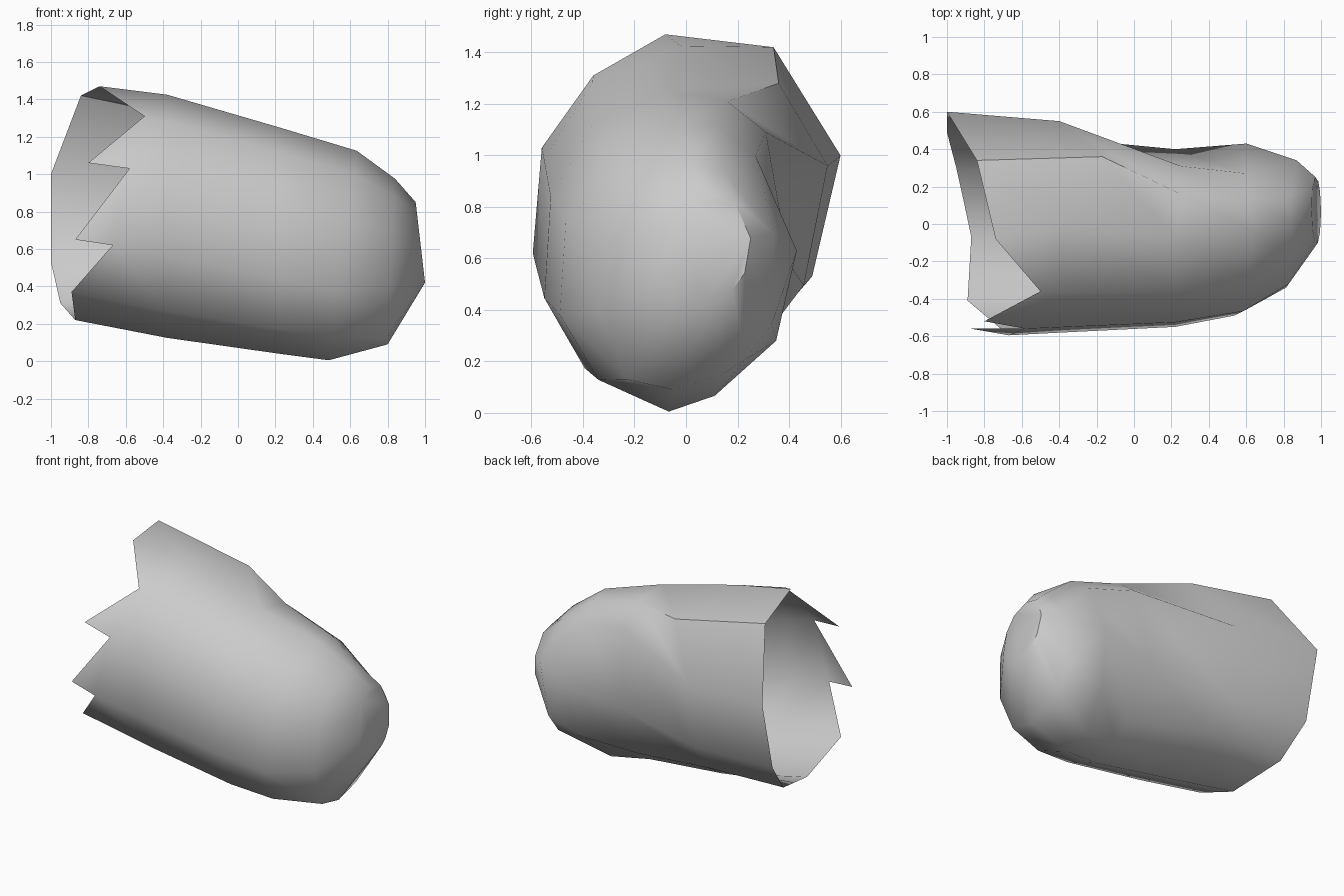
import bpy
import bmesh
import math

cube = bpy.data.objects.get("Cube")
if cube:
    bpy.data.objects.remove(cube, do_unlink=True)

# Shell colour
grey = bpy.data.materials.new("plain_grey")
grey.use_nodes = True
colour = (0.6, 0.6, 0.6, 1)
grey.diffuse_color = colour
grey.node_tree.nodes["Principled BSDF"].inputs["Base Color"].default_value = colour

# Cross-section: top, down the front, bottom, up the back
section = [(-.02, 1), (-.62, .78), (-.95, .32), (-1, -.33), (-.68, -.78),
           (-.1, -1), (.28, -.89), (.55, -.74), (.82, -.43), (.95, .2), (.6, .87)]
TOP, BROW, UPPER, LOWER, KEEL, BASE, UNDER, HEEL, FLANK, BACK, SHOULDER = range(len(section))

# Open rim, in the same order as the section
rim = [(-.74, -.08, 1.47), (-.5, -.36, 1.31), (-.58, -.56, 1.03),
       (-.67, -.595, .62), (-.89, -.41, .37), (-.87, -.07, .22), (-.91, .12, .265),
       (-.95, .3, .31), (-1, .49, .53), (-1, .6, 1), (-.84, .34, 1.42)]

# Stations towards the closed end: x, lean, y centre, y half, z centre, z half
stations = [(-.38, 0, -.01, .57, .775, .65),
            (.22, 0, -.06, .49, .645, .605),
            (.56, .075, -.02, .47, .565, .56),
            (.82, .02, .03, .37, .535, .44),
            (.975, -.025, .08, .18, .635, .215)]
SHOULDER_RING, DENT_RING, BULGE_RING, NOSE_RING = 1, 2, 3, 4

# Dent in the upper back and the bulge beside it
moulding = {
    (SHOULDER_RING, SHOULDER): (-.17, .36, 1.28),
    (SHOULDER_RING, BACK): (-.4, .55, .96),
    (DENT_RING, SHOULDER): (.25, .16, 1.21),
    (DENT_RING, BACK): (.25, .31, 1.09),
    (DENT_RING, FLANK): (.22, .4, .58),
    (BULGE_RING, SHOULDER): (.62, .12, 1.11),
    (BULGE_RING, BACK): (.6, .27, 1),
    (BULGE_RING, FLANK): (.6, .43, .63),
    (BULGE_RING, HEEL): (.55, .35, .28),
    (NOSE_RING, SHOULDER): (.84, .15, .93),
    (NOSE_RING, BACK): (.87, .34, .7),
    (NOSE_RING, BASE): (.8, -.05, .09),
    (NOSE_RING, KEEL): (.8, -.23, .13),
}

bm = bmesh.new()


def add_ring(points):
    return [bm.verts.new(p) for p in points]


def station_points(x, lean, yc, hy, zc, hz):
    return [(x + lean * v, yc + hy * u, zc + hz * v) for u, v in section]


rings = [add_ring(rim)] + [add_ring(station_points(*s)) for s in stations]
for (ring, column), position in moulding.items():
    rings[ring][column].co = position

# Skin and blunt end
count = len(section)
for near, far in zip(rings, rings[1:]):
    for i in range(count):
        j = (i + 1) % count
        bm.faces.new((near[i], near[j], far[j], far[i]))
bm.faces.new(rings[-1])

# Broken points along the front of the rim
for column, tip in ((UPPER, (-.8, -.52, 1.06)), (LOWER, (-.87, -.56, .65))):
    bm.faces.new((rings[0][column - 1], bm.verts.new(tip), rings[0][column]))

mesh = bpy.data.meshes.new("broken_shell")
bm.to_mesh(mesh)
bm.free()
mesh.materials.append(grey)
shell = bpy.data.objects.new("broken_shell", mesh)
bpy.context.collection.objects.link(shell)

# Smooth surface with the hard creases kept
bpy.ops.object.select_all(action="DESELECT")
shell.select_set(True)
bpy.context.view_layer.objects.active = shell
bpy.ops.object.shade_smooth_by_angle(angle=math.radians(45))
